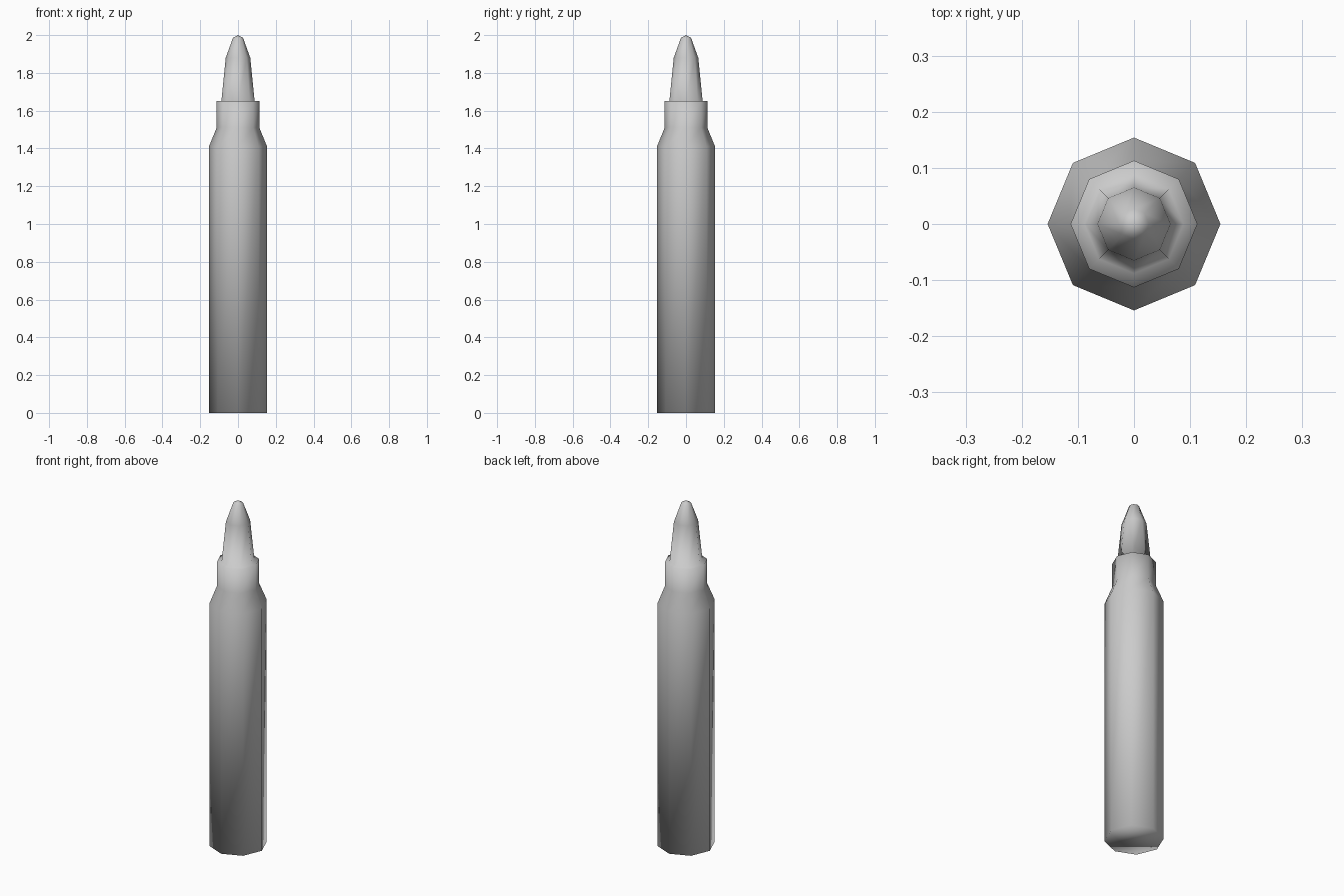
import bpy, bmesh
from math import cos, sin, pi

if "Cube" in bpy.data.objects:
    bpy.data.objects.remove(bpy.data.objects["Cube"])

SIDES = 8

# Half profile (radius, height): case, shoulder, neck, rim, then pointed tip
profile = [(0.154, 0.0), (0.154, 1.41), (0.113, 1.51), (0.113, 1.65),
           (0.088, 1.65), (0.065, 1.88), (0.027, 1.985)]

bm = bmesh.new()
rings = [[bm.verts.new((r * cos(2 * pi * i / SIDES), r * sin(2 * pi * i / SIDES), z))
          for i in range(SIDES)] for r, z in profile]

# Side walls between neighbouring rings
for low, high in zip(rings, rings[1:]):
    for i in range(SIDES):
        j = (i + 1) % SIDES
        bm.faces.new((low[i], low[j], high[j], high[i]))

# Flat base and rounded nose
bm.faces.new(rings[0][::-1])
apex = bm.verts.new((0, 0, 2.0))
for i in range(SIDES):
    bm.faces.new((rings[-1][i], rings[-1][(i + 1) % SIDES], apex))

# One continuous smooth-shaded low-poly shell
for f in bm.faces:
    f.smooth = True
mesh = bpy.data.meshes.new("cartridge")
bm.to_mesh(mesh)
bm.free()
bpy.context.collection.objects.link(bpy.data.objects.new("cartridge", mesh))
